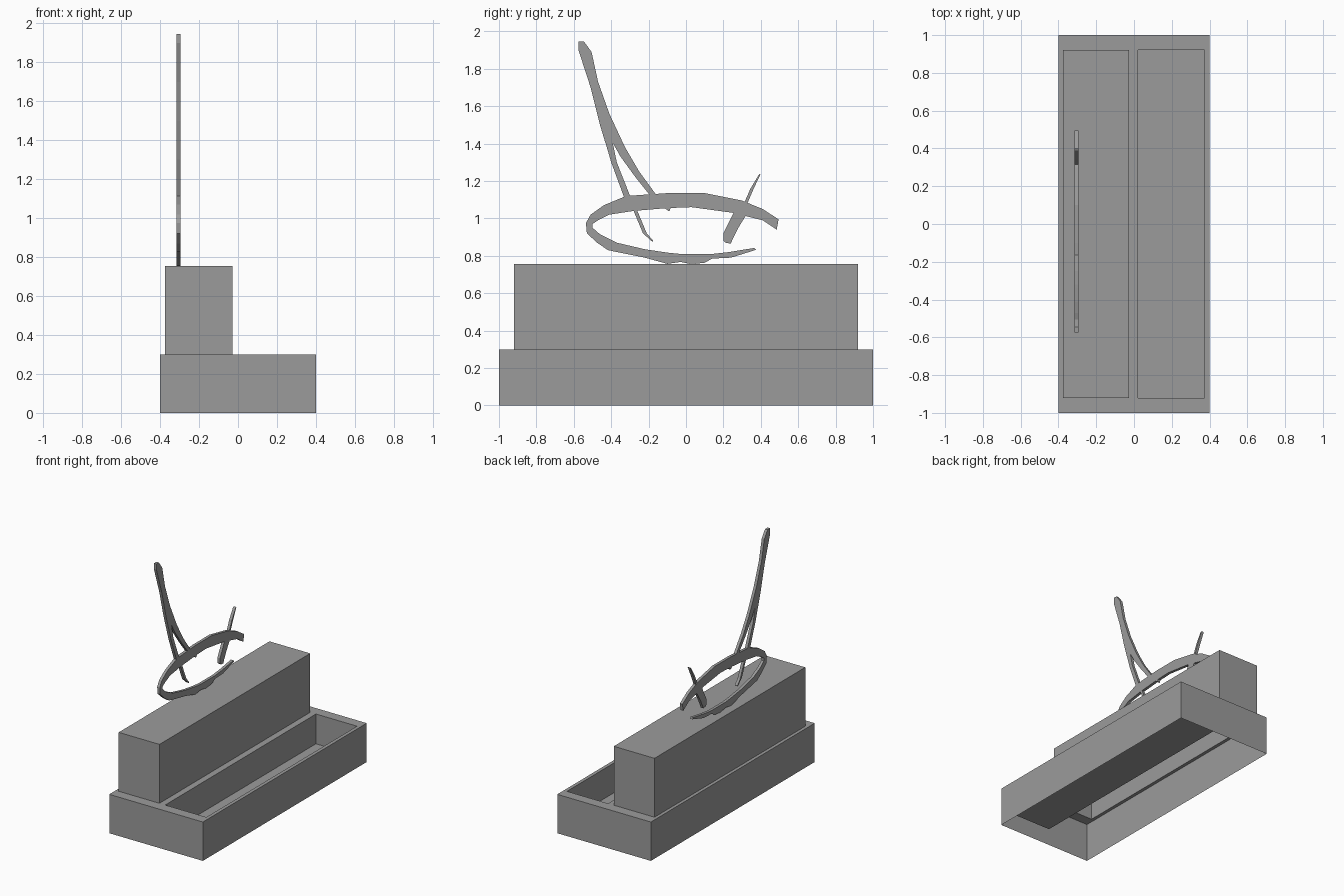
import bpy
import bmesh

if "Cube" in bpy.data.objects:
    bpy.data.objects.remove(bpy.data.objects["Cube"], do_unlink=True)


def make_material(name, color):
    material = bpy.data.materials.new(name)
    material.use_nodes = True
    material.diffuse_color = color
    material.node_tree.nodes["Principled BSDF"].inputs["Base Color"].default_value = color
    return material


GREY = make_material("plain grey", (0.33, 0.33, 0.33, 1))


def finish(name, bm):
    mesh = bpy.data.meshes.new(name)
    bm.to_mesh(mesh)
    bm.free()
    mesh.materials.append(GREY)
    obj = bpy.data.objects.new(name, mesh)
    bpy.context.collection.objects.link(obj)
    return obj


def shell(name, x_range, y_range, z_open, z_closed, closed=True):
    """Thin-walled box, open at z_open and optionally capped at z_closed."""
    (x0, x1), (y0, y1) = x_range, y_range
    corners = [(x0, y0), (x1, y0), (x1, y1), (x0, y1)]
    bm = bmesh.new()
    rim = [bm.verts.new((x, y, z_open)) for x, y in corners]
    cap = [bm.verts.new((x, y, z_closed)) for x, y in corners]
    for i in range(4):
        j = (i + 1) % 4
        bm.faces.new((rim[i], rim[j], cap[j], cap[i]))
    if closed:
        bm.faces.new(cap)
    return finish(name, bm)


def frame_top(name, xs, ys, z, openings):
    """Flat plate on a grid of cells, with some cells left open."""
    bm = bmesh.new()
    grid = [[bm.verts.new((x, y, z)) for y in ys] for x in xs]
    for i in range(len(xs) - 1):
        for j in range(len(ys) - 1):
            if (i, j) not in openings:
                bm.faces.new((grid[i][j], grid[i + 1][j],
                              grid[i + 1][j + 1], grid[i][j + 1]))
    return finish(name, bm)


def ribbon(name, edge_a, edge_b, x0=-0.316, x1=-0.294):
    """Upright flat stroke between two edges of (y, z) points."""
    bm = bmesh.new()
    rows = []
    for a, b in zip(edge_a, edge_b):
        rows.append([bm.verts.new((x, *p)) for x, p in
                     ((x0, a), (x1, a), (x1, b), (x0, b))])
    for row, following in zip(rows, rows[1:]):
        for k in range(4):
            m = (k + 1) % 4
            bm.faces.new((row[k], row[m], following[m], following[k]))
    bm.faces.new(rows[0])
    bm.faces.new(rows[-1])
    bmesh.ops.recalc_face_normals(bm, faces=bm.faces)
    return finish(name, bm)


# Base: hollow plinth with two rectangular openings in its top
BASE_X, BASE_Y, BASE_TOP = (-0.4, 0.4), (-1, 1), 0.3
BOX_X, TRAY_X, INNER_Y = (-0.375, -0.027), (0.022, 0.373), (-0.92, 0.92)
shell("base_walls", BASE_X, BASE_Y, 0, BASE_TOP, closed=False)
frame_top("base_top",
          (BASE_X[0], *BOX_X, *TRAY_X, BASE_X[1]),
          (BASE_Y[0], *INNER_Y, BASE_Y[1]),
          BASE_TOP, {(1, 1), (3, 1)})

# Raised box over one opening, sunken tray in the other
shell("raised_box", BOX_X, INNER_Y, BASE_TOP, 0.755)
tray = shell("sunken_tray", TRAY_X, INNER_Y, BASE_TOP, 0.07)

# Upright ornament: open oval band
ribbon("oval_upper_band",
       [(.495, .995), (.41, 1.05), (.3, 1.095), (.1, 1.135), (-.1, 1.135),
        (-.32, 1.12), (-.44, 1.07), (-.51, 1.02), (-.535, .975)],
       [(.485, .94), (.41, .99), (.25, 1.03), (.03, 1.06), (-.1, 1.055),
        (-.28, 1.04), (-.41, 1.02), (-.47, .99), (-.5, .97)])
ribbon("oval_lower_band",
       [(-.535, .975), (-.53, .92), (-.475, .87), (-.417, .83), (-.22, .79),
        (-.1, .757), (-.03, .767), (.03, .755), (.1, .763), (.14, .785),
        (.24, .79), (.375, .832)],
       [(-.5, .97), (-.5, .95), (-.46, .915), (-.37, .87), (-.22, .835),
        (-.1, .817), (-.03, .81), (.03, .81), (.1, .81), (.14, .81),
        (.23, .82), (.365, .842)])

# Tall curved mast that forks above the oval
ribbon("mast",
       [(-.575, 1.945), (-.575, 1.9), (-.51, 1.7), (-.46, 1.5), (-.43, 1.4)],
       [(-.545, 1.945), (-.505, 1.89), (-.47, 1.73), (-.41, 1.56), (-.34, 1.41)])
ribbon("mast_back_branch",
       [(-.435, 1.42), (-.4, 1.3), (-.33, 1.11), (-.28, 1.04), (-.23, .92), (-.18, .875)],
       [(-.395, 1.42), (-.37, 1.3), (-.295, 1.11), (-.26, 1.04), (-.21, .92), (-.175, .88)])
ribbon("mast_front_branch",
       [(-.395, 1.41), (-.35, 1.33), (-.27, 1.22), (-.19, 1.12)],
       [(-.34, 1.41), (-.32, 1.37), (-.25, 1.25), (-.155, 1.12)])

# Short slanted stem crossing the oval
ribbon("stem_upper",
       [(.39, 1.235), (.345, 1.16), (.31, 1.08)],
       [(.4, 1.24), (.36, 1.155), (.328, 1.08)])
ribbon("stem_lower",
       [(.26, 1.04), (.2, .92), (.2, .88), (.215, .868)],
       [(.335, 1.04), (.28, .95), (.25, .89), (.24, .866)])

# Small drip under the oval's upper band
ribbon("drip", [(-.12, 1.06), (-.095, 1.04)], [(-.08, 1.06), (-.088, 1.04)])
